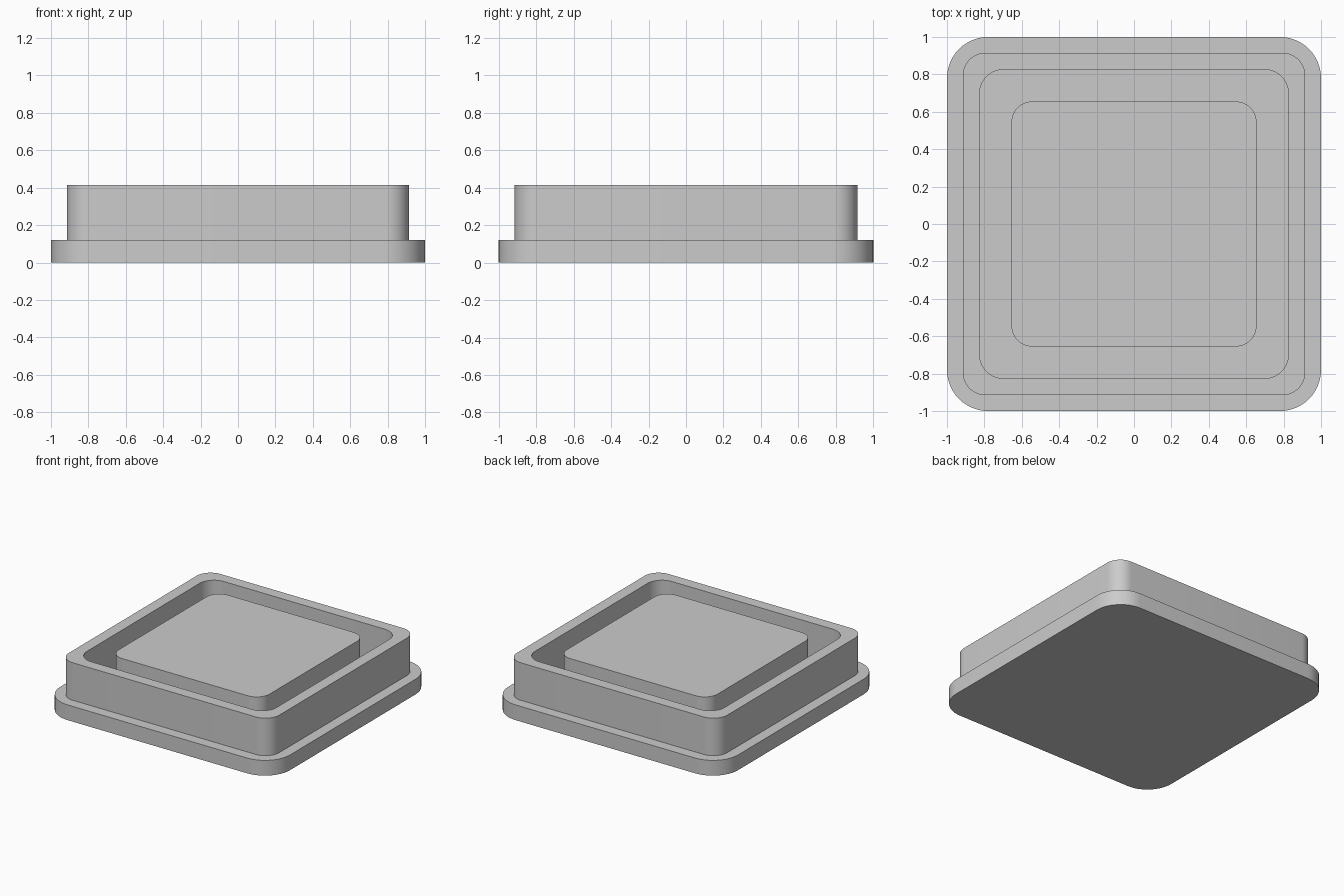
import bpy
import bmesh
from math import cos, sin, pi, radians

cube = bpy.data.objects.get("Cube")
if cube:
    bpy.data.objects.remove(cube, do_unlink=True)

grey = bpy.data.materials.new("light grey")
grey.use_nodes = True
colour = (0.6, 0.6, 0.6, 1)
grey.diffuse_color = colour
grey.node_tree.nodes["Principled BSDF"].inputs["Base Color"].default_value = colour


def rounded_square(bm, half, radius, z, steps=12):
    """Closed loop of vertices around a square with rounded corners."""
    loop = []
    for corner in range(4):
        mid = pi / 4 + corner * pi / 2
        cx = (half - radius) * (1 if cos(mid) > 0 else -1)
        cy = (half - radius) * (1 if sin(mid) > 0 else -1)
        for i in range(steps + 1):
            a = (corner + i / steps) * pi / 2
            loop.append(bm.verts.new((cx + radius * cos(a), cy + radius * sin(a), z)))
    return loop


def bridge(bm, lower, upper):
    n = len(lower)
    for i in range(n):
        j = (i + 1) % n
        bm.faces.new((lower[i], lower[j], upper[j], upper[i]))


def stacked_part(name, sections, closed=False):
    """Skin (half width, radius, height) sections; cap the ends or join them."""
    bm = bmesh.new()
    loops = [rounded_square(bm, *s) for s in sections]
    for lower, upper in zip(loops, loops[1:]):
        bridge(bm, lower, upper)
    if closed:
        bridge(bm, loops[-1], loops[0])
    else:
        bm.faces.new(loops[0][::-1])
        bm.faces.new(loops[-1])
    bmesh.ops.recalc_face_normals(bm, faces=bm.faces)
    mesh = bpy.data.meshes.new(name)
    bm.to_mesh(mesh)
    bm.free()
    mesh.materials.append(grey)
    obj = bpy.data.objects.new(name, mesh)
    bpy.context.collection.objects.link(obj)
    bpy.ops.object.select_all(action='DESELECT')
    obj.select_set(True)
    bpy.context.view_layer.objects.active = obj
    bpy.ops.object.shade_smooth_by_angle(angle=radians(30))
    return obj


plate_top, rim_top = 0.12, 0.415

# Flange at the bottom
stacked_part("base_plate", [(1, 0.22, 0), (1, 0.22, plate_top)])

# Raised wall around the groove
outer, inner = (0.915, 0.12), (0.825, 0.125)
stacked_part("rim_wall", [(*outer, plate_top), (*outer, rim_top),
                          (*inner, rim_top), (*inner, plate_top)], closed=True)

# Solid block in the middle, level with the rim
stacked_part("centre_block", [(0.655, 0.11, plate_top), (0.655, 0.11, rim_top)])
